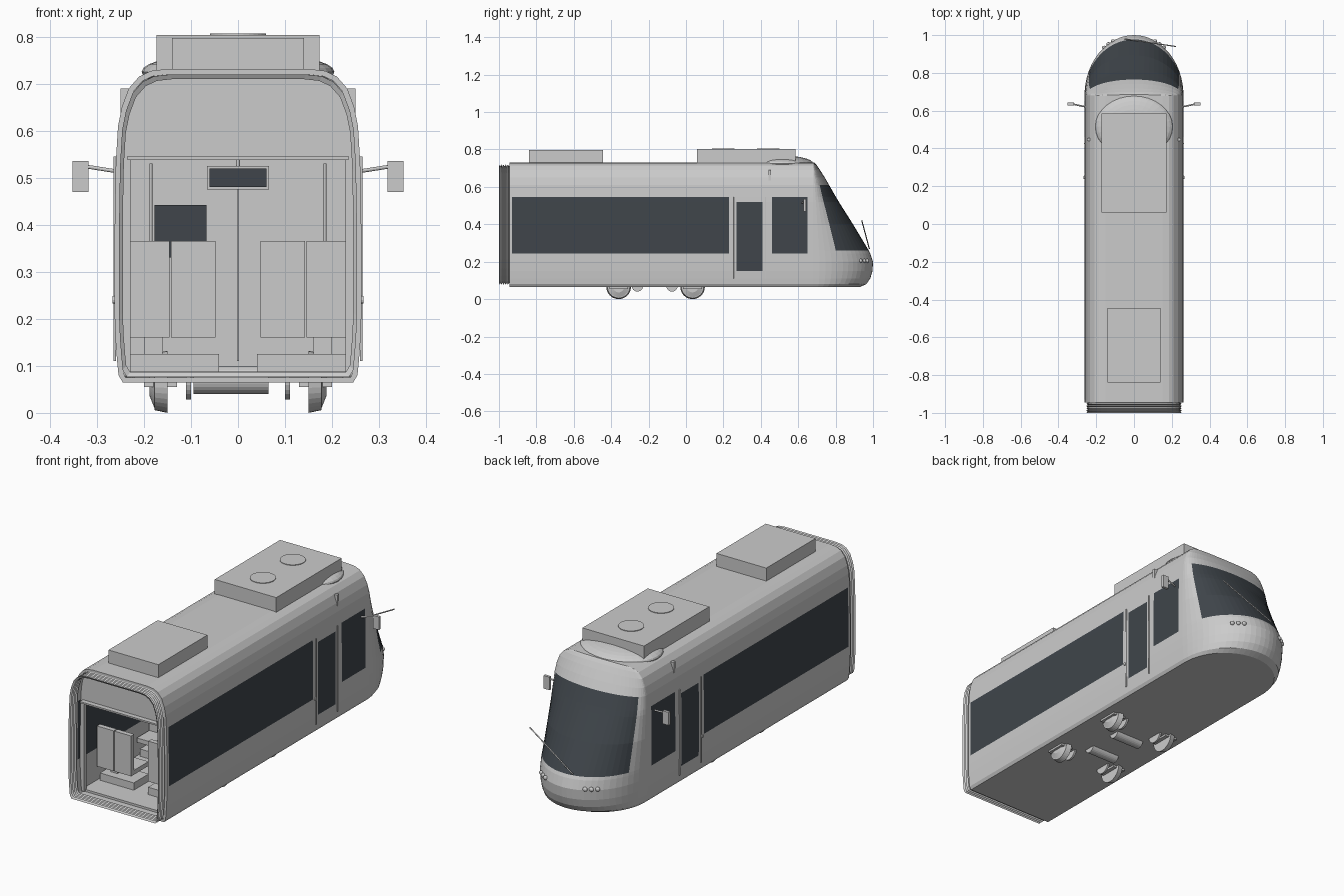
import bpy, bmesh, math
from mathutils import Vector

if "Cube" in bpy.data.objects:
    bpy.data.objects.remove(bpy.data.objects["Cube"])


def material(name, rgb):
    m = bpy.data.materials.new(name)
    m.use_nodes = True
    m.diffuse_color = (*rgb, 1)
    m.node_tree.nodes["Principled BSDF"].inputs["Base Color"].default_value = (*rgb, 1)
    return m


grey = material("light grey paint", (0.6, 0.6, 0.6))
glass = material("dark tinted glass", (0.05, 0.06, 0.07))
built = []


def add(name, bm, *mats):
    bmesh.ops.recalc_face_normals(bm, faces=bm.faces)
    me = bpy.data.meshes.new(name)
    bm.to_mesh(me)
    bm.free()
    for m in mats or (grey,):
        me.materials.append(m)
    ob = bpy.data.objects.new(name, me)
    bpy.context.collection.objects.link(ob)
    built.append(ob)
    return ob


def box(name, lo, hi, mat=grey):
    lo, hi = Vector(lo), Vector(hi)
    bm = bmesh.new()
    bmesh.ops.create_cube(bm, size=1)
    for v in bm.verts:
        v.co = (lo + hi) / 2 + v.co * (hi - lo)
    return add(name, bm, mat)


def rod(name, a, b, r, r2=None, sides=12):
    a, b = Vector(a), Vector(b)
    bm = bmesh.new()
    bmesh.ops.create_cone(bm, cap_ends=True, segments=sides, radius1=r,
                          radius2=r if r2 is None else r2, depth=(b - a).length)
    turn = (b - a).to_track_quat('Z', 'Y')
    for v in bm.verts:
        v.co = (a + b) / 2 + turn @ v.co
    return add(name, bm)


def ball(name, centre, scale):
    bm = bmesh.new()
    bmesh.ops.create_uvsphere(bm, u_segments=32, v_segments=16, radius=1)
    for v in bm.verts:
        v.co = Vector(centre) + v.co * Vector(scale)
    return add(name, bm)


def loft(bm, rings, closed):
    rows = [[bm.verts.new(p) for p in ring] for ring in rings]
    n = len(rows[0])
    for a, b in zip(rows, rows[1:]):
        for i in range(n if closed else n - 1):
            j = (i + 1) % n
            bm.faces.new((a[i], a[j], b[j], b[i]))
    return rows


# Body shell: each level is height, half width and nose reach
levels = [(.065, .245, .93), (.08, .254, .965), (.11, .257, .985), (.15, .26, .997),
          (.2, .262, 1), (.245, .262, .985), (.26, .262, .977), (.4, .262, .893),
          (.52, .26, .817), (.545, .259, .802), (.61, .255, .765), (.65, .247, .742),
          (.69, .232, .717), (.715, .21, .70), (.727, .185, .69), (.731, .15, .685)]
stations = [-.945, -.93, .23, .27, .41, .46, .65]
nose = .68


def outline(z, w, reach):
    side = [(w, y, z) for y in stations]
    arc = [(w * math.cos(t), nose + (reach - nose) * math.sin(t), z)
           for t in (math.radians(6 * k) for k in range(31))]
    return side + arc + [(-x, y, z) for x, y, z in reversed(side)]


bm = bmesh.new()
rows = loft(bm, [outline(*l) for l in levels], False)
bm.faces.new(rows[0])
bm.faces.new(rows[-1])
# Glazing by face position: y range and z range of each side window
windows = [(-.93, .23, .245, .545), (.27, .41, .15, .52), (.46, .65, .245, .545)]
for f in bm.faces:
    c = f.calc_center_median()
    if any(a < c.y < b and lo < c.z < hi for a, b, lo, hi in windows) and abs(c.x) > .2:
        f.material_index = 1
    if c.y > nose and .26 < c.z < .61:
        ys = [abs(v.co.x) for v in f.verts if v.co.z < c.z]
        f.material_index = int(max(ys) < .262 * math.cos(math.radians(23)))
body = add("body_shell", bm, grey, glass)
solid = body.modifiers.new("wall thickness", 'SOLIDIFY')
solid.thickness = .012
solid.offset = -1

# Gangway bellows at the open end
section = [(w, z) for z, w, _ in levels]
section += [(-w, z) for w, z in reversed(section)]


def scaled_section(y, k):
    return [(x * k, y, .398 + (z - .398) * k) for x, z in section]


bm = bmesh.new()
loft(bm, [scaled_section(-1 + .006 * i, .965 if i % 2 == 0 else .935) for i in range(11)], True)
add("gangway_bellows", bm)

# End header panel over the gangway opening
bm = bmesh.new()
loft_rows = loft(bm, [[p for p in scaled_section(y, .965) if p[2] > .53] for y in (-.91, -.89)], True)
for r in loft_rows:
    bm.faces.new(r)
add("end_header", bm)
box("header_ledge", (-.235, -.935, .538), (.235, -.89, .546))

# Interior floor, cab wall and displays
box("floor", (-.245, -.9, .077), (.245, .44, .088))
box("cab_wall", (-.25, .44, .08), (.25, .455, .69))
box("cab_door_seam", (-.002, .436, .11), (.002, .44, .54))
box("cab_wall_window", (-.178, .434, .33), (-.067, .44, .442), glass)
box("display_case", (-.066, .1, .475), (.066, .13, .525))
box("display_screen", (-.061, .094, .48), (.061, .1, .52), glass)
rod("display_hanger", (0, .115, .525), (0, .115, .72), .004)
for s in (-1, 1):
    box("end_post", (s * .228, -.91, .08), (s * .25, -.89, .55))
    rod("grab_pole", (s * .185, .2, .09), (s * .185, .2, .53), .003)

    # Seat pairs on plinths, facing each other
    for y, d in ((-.72, 1), (-.4, -1), (-.3, 1), (.02, -1)):
        box("seat_plinth", (s * .04, y - .06, .088), (s * .23, y + .06, .125))
        box("seat_leg", (s * .16, y - .02, .125), (s * .2, y + .02, .16))
        for x in (.048, .146):
            box("seat_cushion", (s * x, y - .07, .16), (s * (x + .094), y + .07, .182))
            box("seat_back", (s * x, y - d * .07, .18), (s * (x + .094), y - d * .045, .365))

    # Mirrors
    rod("mirror_arm", (s * .255, .62, .513), (s * .325, .635, .524), .004)
    box("mirror", (s * .318, .628, .469), (s * .352, .642, .535))

    # Door trim and button
    for y in (.253, .425):
        rod("door_rail", (s * .262, y, .11), (s * .262, y, .545), .003)
    rod("door_button", (s * .26, .246, .24), (s * .267, .246, .24), .008)

    # Headlamp cluster
    for a in (53, 59, 65):
        t = math.radians(a)
        ball("headlamp", (s * .262 * math.cos(t), nose + .319 * math.sin(t), .205),
             (.012, .009, .011))

    # Wheels and brake discs
    for y in (-.36, .035):
        rod("wheel_rim", (s * .15, y, .066), (s * .178, y, .066), .066, .06, 32)
        rod("wheel_hub", (s * .178, y, .066), (s * .188, y, .066), .055, .03, 32)
        box("axle_plate", (s * .13, y - .05, .055), (s * .2, y + .05, .07))
        rod("brake_disc", (s * .1, y, .07), (s * .11, y, .07), .042, sides=24)

# Motors
for y in (-.26, -.075):
    rod("motor", (-.095, y, .07), (.065, y, .07), .03, sides=24)

# Roof equipment
box("rear_roof_unit", (-.14, -.84, .725), (.14, -.445, .797))
box("front_roof_unit", (-.173, .06, .728), (.173, .585, .803))
for y in (.2, .44):
    rod("roof_fan", (0, y, .8), (0, y, .806), .06, sides=32)
ball("roof_fairing", (0, .515, .725), (.205, .165, .042))

# Wiper
rod("wiper_arm", (-.05, .98, .27), (.22, .94, .42), .003)

# Smooth curved parts, keep edges sharp
for ob in bpy.context.view_layer.objects:
    ob.select_set(ob in built)
bpy.context.view_layer.objects.active = body
bpy.ops.object.shade_smooth_by_angle(angle=math.radians(30))
